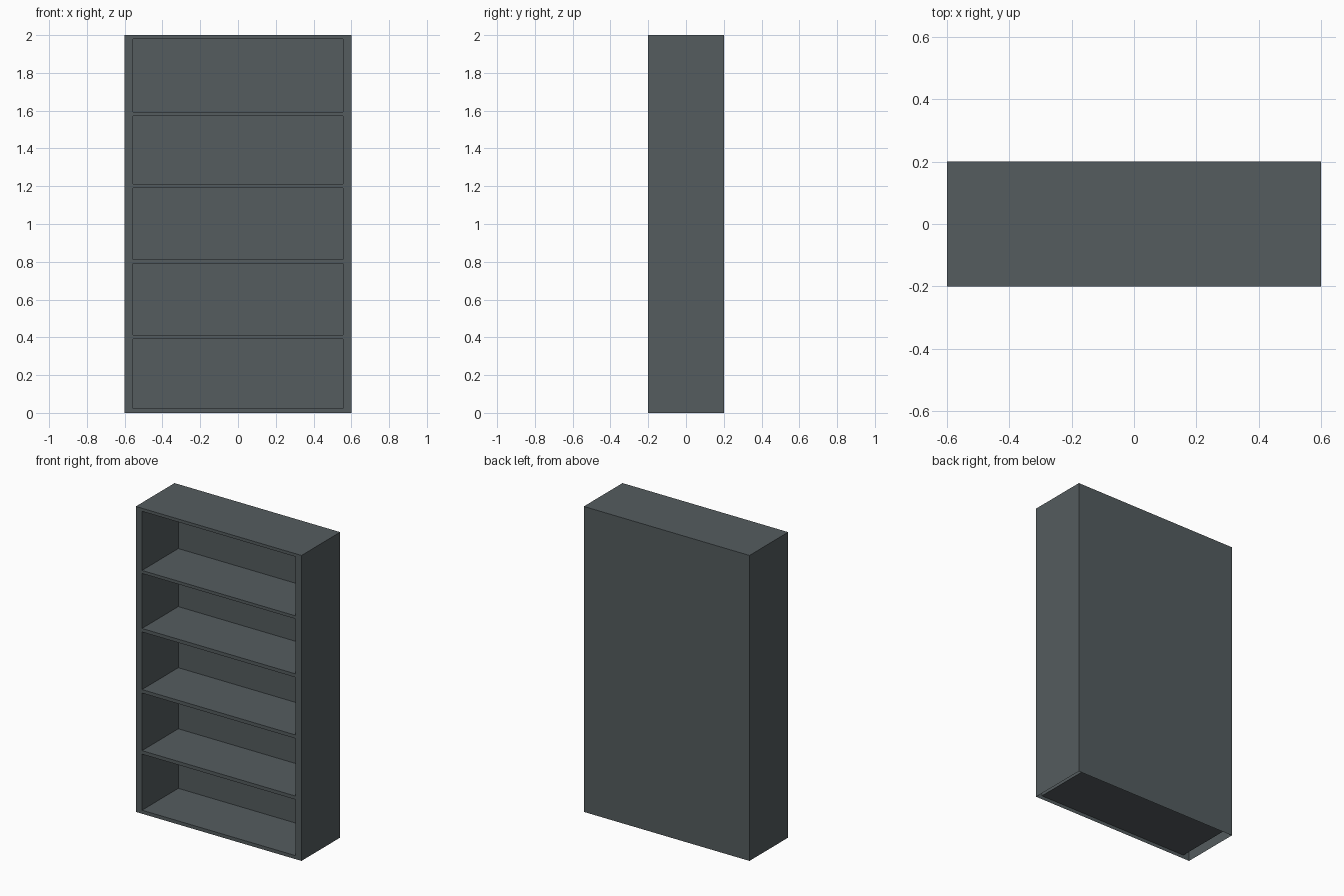
import bpy, bmesh
from mathutils import Vector

if "Cube" in bpy.data.objects:
    bpy.data.objects.remove(bpy.data.objects["Cube"])

W, D, H = 0.6, 0.2, 2.0          # half width, half depth, height
IN_X, BACK_Y = 0.555, 0.175      # compartment half width and rear plane
# bottom and top of every compartment, lowest first
BAYS = [(0.023, 0.39), (0.413, 0.79), (0.813, 1.19), (1.213, 1.573), (1.593, 1.98)]

grey = bpy.data.materials.new("slate_grey")
grey.diffuse_color = (0.089, 0.107, 0.114, 1.0)
grey.use_nodes = True
grey.node_tree.nodes["Principled BSDF"].inputs["Base Color"].default_value = grey.diffuse_color


def finish(name, bm):
    mesh = bpy.data.meshes.new(name)
    bm.to_mesh(mesh)
    bm.free()
    mesh.materials.append(grey)
    obj = bpy.data.objects.new(name, mesh)
    bpy.context.collection.objects.link(obj)


def open_box(name, lo, hi, open_sides, inward=False):
    """Thin-walled box with the sides along the given directions left open."""
    bm = bmesh.new()
    bmesh.ops.create_cube(bm, size=1.0)
    bm.normal_update()
    gone = [f for f in bm.faces if any(f.normal.dot(Vector(d)) > 0.9 for d in open_sides)]
    bmesh.ops.delete(bm, geom=gone, context='FACES')
    for v in bm.verts:
        v.co = Vector([a + (c + 0.5) * (b - a) for a, b, c in zip(lo, hi, v.co)])
    if inward:
        bmesh.ops.reverse_faces(bm, faces=bm.faces[:])
    finish(name, bm)


# Outer cabinet: sides, top and back, open at the front and underneath
open_box("cabinet_shell", (-W, -D, 0), (W, D, H), [(0, -1, 0), (0, 0, -1)])

# Recessed shelf compartments
for i, (z0, z1) in enumerate(BAYS):
    open_box(f"shelf_compartment_{i + 1}", (-IN_X, -D, z0), (IN_X, BACK_Y, z1),
             [(0, -1, 0)], inward=True)

# Front frame: grid of faces with the compartment openings left out
xs = [-W, -IN_X, IN_X, W]
zs = [0.0] + [z for bay in BAYS for z in bay] + [H]
bm = bmesh.new()
grid = [[bm.verts.new((x, -D, z)) for x in xs] for z in zs]
for r in range(len(zs) - 1):
    for c in range(3):
        if c == 1 and r % 2 == 1:
            continue
        bm.faces.new((grid[r][c], grid[r][c + 1], grid[r + 1][c + 1], grid[r + 1][c]))
finish("front_frame", bm)
